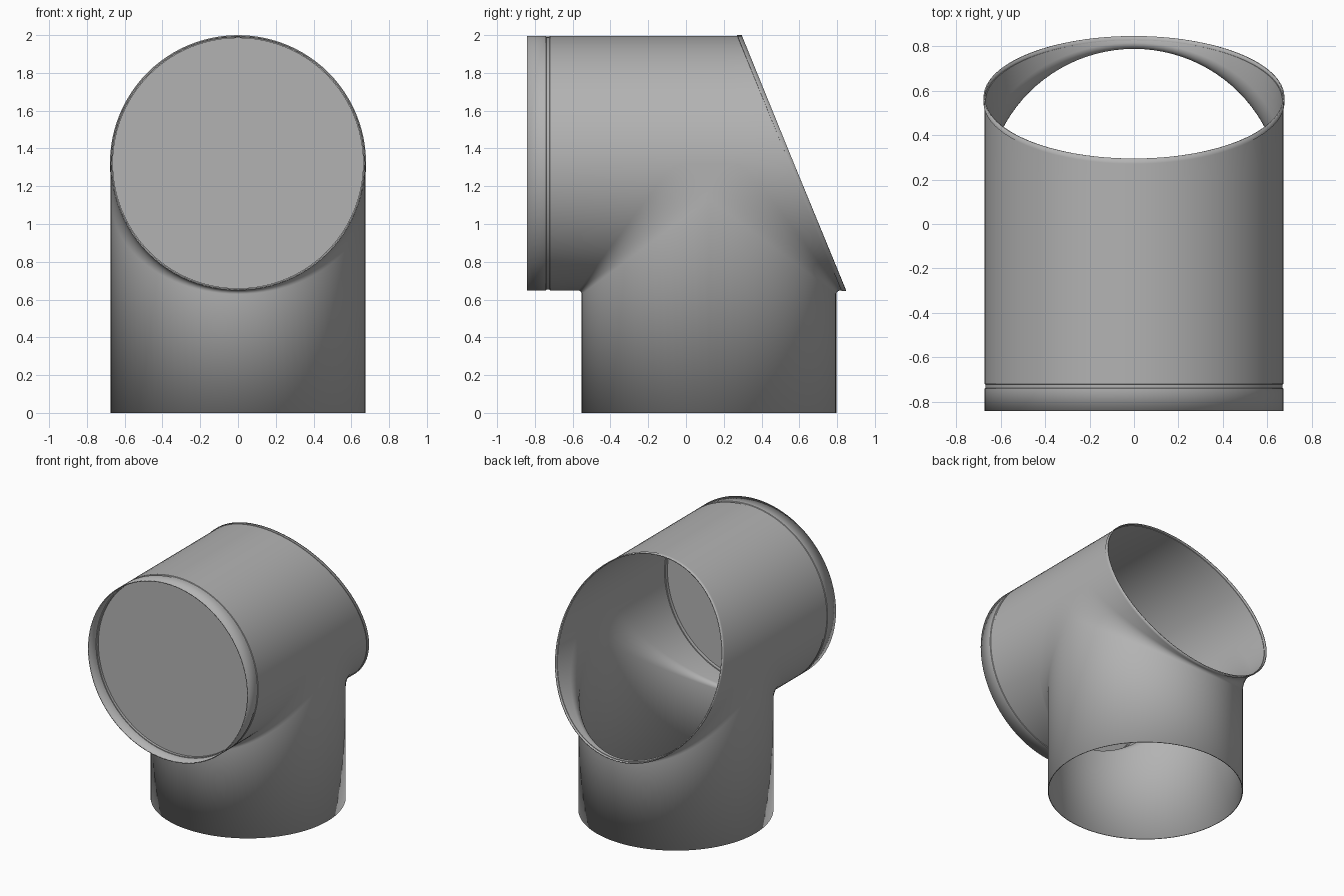
import bpy, bmesh
from math import sin, cos, pi, radians

if "Cube" in bpy.data.objects:
    bpy.data.objects.remove(bpy.data.objects["Cube"])

R, ZC, YC = 0.674, 1.322, 0.122      # pipe radius, main axis height, branch axis depth
FRONT, WALL, LIP = -0.843, 0.007, 0.024
HALF, ARC = 48, 8                    # segments per half turn, per fillet

metal = bpy.data.materials.new("grey_metal")
metal.use_nodes = True
GREY = (0.45, 0.45, 0.45, 1)
metal.diffuse_color = GREY
metal.node_tree.nodes["Principled BSDF"].inputs["Base Color"].default_value = GREY


def finish(name, bm):
    mesh = bpy.data.meshes.new(name)
    bm.to_mesh(mesh)
    bm.free()
    mesh.materials.append(metal)
    obj = bpy.data.objects.new(name, mesh)
    bpy.context.collection.objects.link(obj)
    bpy.ops.object.select_all(action="DESELECT")
    obj.select_set(True)
    bpy.context.view_layer.objects.active = obj
    bpy.ops.object.shade_smooth_by_angle(angle=radians(35))
    return obj


def strip(bm, rows):
    grid = [[bm.verts.new(p) for p in row] for row in rows]
    for a, b in zip(grid, grid[1:]):
        for i in range(len(a) - 1):
            bm.faces.new((a[i], a[i + 1], b[i + 1], b[i]))


def on_pipe(angle, y, grow=0.0):
    r = R + grow
    return (r * sin(angle), y, ZC - r * cos(angle))


def collar(angle):
    # front rim with a shallow groove behind it
    steps = ((FRONT, 0), (-0.742, 0), (-0.738, -0.005), (-0.724, -0.005), (-0.72, 0))
    return [on_pipe(angle, y, g) for y, g in steps]


def lip(angle):
    # thin raised band along the slanted opening
    cut = 0.571 + 0.276 * cos(angle)
    steps = ((cut - LIP, 0), (cut - LIP, 0.004), (cut, 0.004))
    return [on_pipe(angle, y, g) for y, g in steps]


def fillet(angle, side):
    # blend from the main pipe down into the branch wall
    drop = R * max(cos(angle), 0)
    f = 0.02 + 0.25 * (R - drop)
    wall, x, top = YC + side * drop, R * sin(angle), ZC - drop
    return [(x, wall + side * f * (1 - sin(t)), top - f * (1 - cos(t)))
            for t in (pi / 2 * i / ARC for i in range(ARC + 1))]


# Main pipe and branch as one shell
bm = bmesh.new()
upper = [pi / 2 + pi * i / HALF for i in range(HALF + 1)]
lower = [-pi / 2 + pi * i / HALF for i in range(HALF + 1)]
reach = 0.02 + 0.25 * R

strip(bm, [collar(a) + [on_pipe(a, YC - reach), on_pipe(a, YC + reach * (1 + 0.6 * cos(a)))]
           + lip(a) for a in upper])
for side in (-1, 1):
    rows = []
    for a in lower:
        end = collar(a) if side < 0 else lip(a)[::-1]
        bend = fillet(a, side)
        rows.append(end + bend + [(bend[-1][0], bend[-1][1], 0)])
    strip(bm, rows)
for a in (-pi / 2, pi / 2):
    # flat web where the two blends meet at each flank
    outline = fillet(a, -1) + fillet(a, 1)[-2::-1]
    bm.faces.new([bm.verts.new(p) for p in outline])
bmesh.ops.remove_doubles(bm, verts=bm.verts, dist=0.0004)
bmesh.ops.recalc_face_normals(bm, faces=bm.faces)
top_face = max(bm.faces, key=lambda f: f.calc_center_median().z)
if top_face.normal.z < 0:
    bmesh.ops.reverse_faces(bm, faces=bm.faces)
shell = finish("pipe_shell", bm)
solid = shell.modifiers.new("wall", "SOLIDIFY")
solid.thickness, solid.offset = WALL, -1

# Recessed end plate with a slim retaining ring on both sides
bm = bmesh.new()
profile = ((0, -0.735), (0.662, -0.735), (0.662, -0.755), (0.67, -0.755),
           (0.67, -0.695), (0.66, -0.695), (0.66, -0.72), (0, -0.72))
strip(bm, [[(r * sin(a), y, ZC - r * cos(a)) for r, y in profile]
           for a in (pi * i / HALF for i in range(2 * HALF + 1))])
bmesh.ops.remove_doubles(bm, verts=bm.verts, dist=0.0004)
bmesh.ops.recalc_face_normals(bm, faces=bm.faces)
finish("end_plate", bm)
